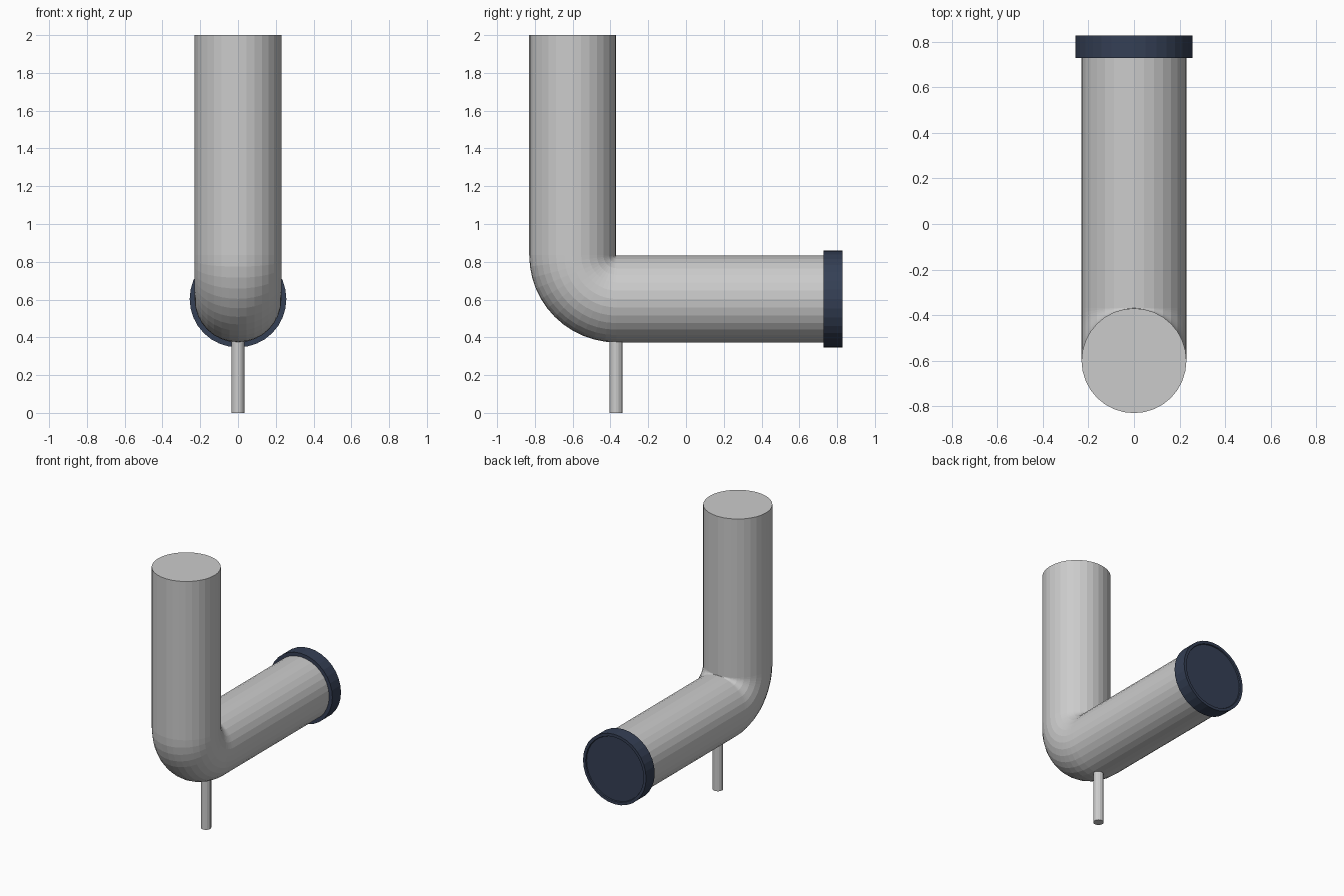
import bpy, bmesh, math
from mathutils import Vector

if "Cube" in bpy.data.objects:
    bpy.data.objects.remove(bpy.data.objects["Cube"])

SIDES = 32
R = 0.23


def finish(name, bm, mat=None):
    bmesh.ops.recalc_face_normals(bm, faces=bm.faces[:])
    mesh = bpy.data.meshes.new(name)
    bm.to_mesh(mesh)
    bm.free()
    ob = bpy.data.objects.new(name, mesh)
    bpy.context.collection.objects.link(ob)
    if mat:
        mesh.materials.append(mat)
    return ob


def sweep(name, stations, mat=None, sides=SIDES):
    """Skin rings (y, z, tilt, radius); tilt 0 runs along -z, 90 degrees along +y."""
    bm = bmesh.new()
    rings = []
    for y, z, tilt, r in stations:
        up = Vector((0, math.cos(tilt), math.sin(tilt)))
        ring = []
        for i in range(sides):
            a = 2 * math.pi * i / sides
            co = Vector((r * math.cos(a), y, z)) + up * (r * math.sin(a))
            ring.append(bm.verts.new(co))
        rings.append(ring)
    for a, b in zip(rings, rings[1:]):
        for i in range(sides):
            j = (i + 1) % sides
            bm.faces.new((a[i], a[j], b[j], b[i]))
    bm.faces.new(rings[0])
    bm.faces.new(rings[-1])
    return finish(name, bm, mat)


navy = bpy.data.materials.new("navy")
navy.diffuse_color = (0.035, 0.05, 0.09, 1)
navy.use_nodes = True
navy.node_tree.nodes["Principled BSDF"].inputs["Base Color"].default_value = navy.diffuse_color

# Bent pipe: upright, tight elbow, horizontal arm
BEND = 0.232
cy, cz = -0.6 + BEND, 0.603 + BEND
path = [(-0.6, 2.0, 0, R)]
for k in range(13):
    t = math.pi / 2 * k / 12
    path.append((cy - BEND * math.cos(t), cz - BEND * math.sin(t), t, R))
path.append((0.74, 0.603, math.pi / 2, R))
sweep("bent_pipe", path)

# End cap with a raised rim around a slightly sunken face
H = math.pi / 2
sweep("end_cap", [(y, 0.603, H, r) for y, r in
                  ((0.728, 0.256), (0.828, 0.256), (0.828, 0.235), (0.82, 0.232))], navy)

# Thin support pin under the elbow
sweep("support_pin", [(-0.37, 0.40, 0, 0.035), (-0.37, 0.0, 0, 0.035)], sides=16)
